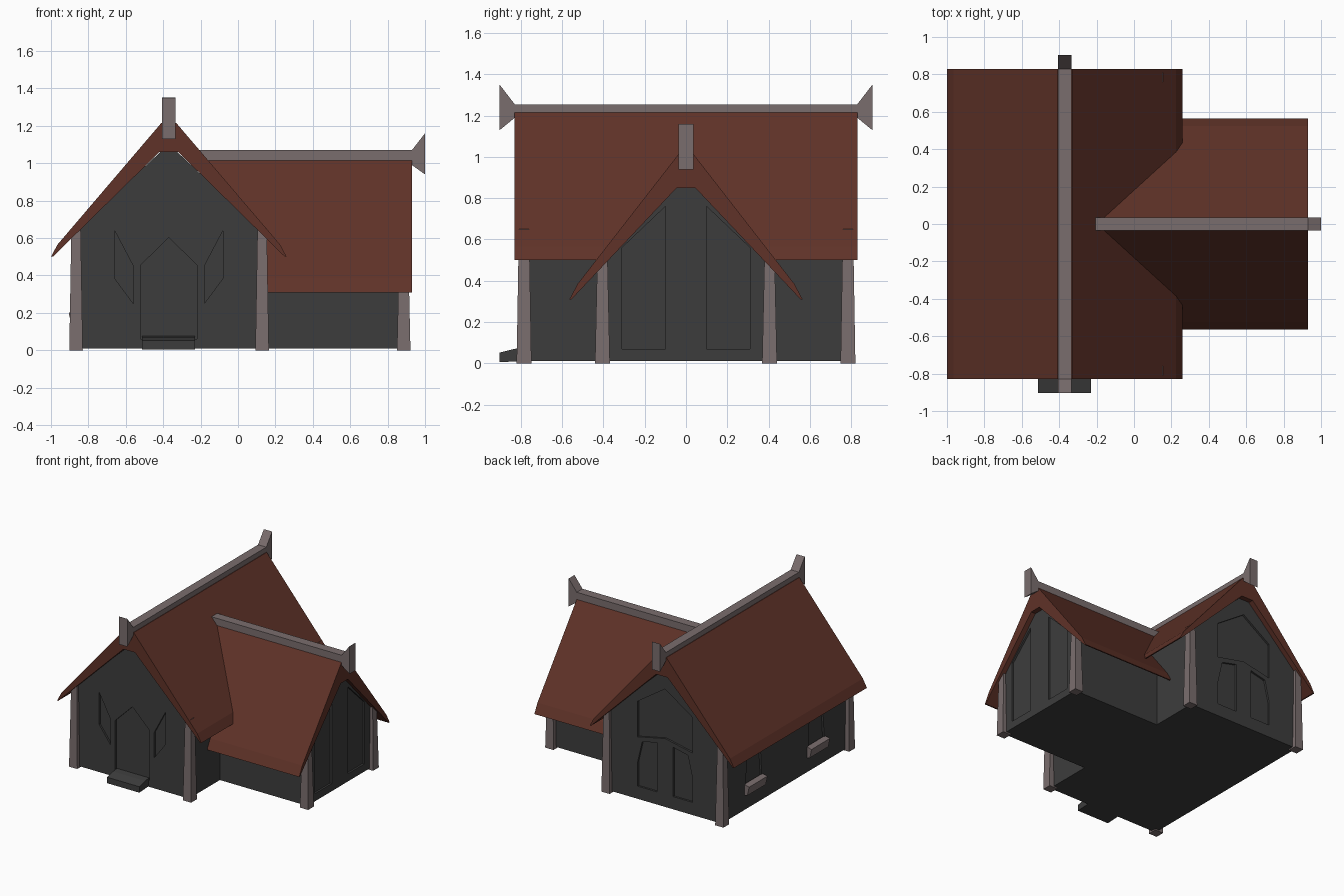
import bpy, bmesh

if "Cube" in bpy.data.objects:
    bpy.data.objects.remove(bpy.data.objects["Cube"])


def material(name, rgb):
    m = bpy.data.materials.new(name)
    m.diffuse_color = (*rgb, 1)
    m.use_nodes = True
    m.node_tree.nodes["Principled BSDF"].inputs["Base Color"].default_value = m.diffuse_color
    return m


WALL = material("charcoal wall", (0.046, 0.046, 0.046))
ROOF = material("rust roof", (0.115, 0.032, 0.021))
TIMBER = material("grey timber", (0.195, 0.155, 0.155))
CX = -0.37   # centre line of the main hall


def add_prism(bm, pts, axis, a, b):
    """Extrude a profile (horizontal, z) along x or y from a to b."""
    def place(p, t):
        return (p[0], t, p[1]) if axis == 'y' else (t, p[0], p[1])
    v0 = [bm.verts.new(place(p, a)) for p in pts]
    v1 = [bm.verts.new(place(p, b)) for p in pts]
    bm.faces.new(v0)
    bm.faces.new(v1[::-1])
    n = len(pts)
    for i in range(n):
        j = (i + 1) % n
        bm.faces.new((v0[j], v0[i], v1[i], v1[j]))


def finish(name, bm, mat):
    bmesh.ops.recalc_face_normals(bm, faces=bm.faces[:])
    me = bpy.data.meshes.new(name)
    bm.to_mesh(me)
    bm.free()
    ob = bpy.data.objects.new(name, me)
    bpy.context.collection.objects.link(ob)
    me.materials.append(mat)
    return ob


def prism(name, pts, axis, a, b, mat):
    bm = bmesh.new()
    add_prism(bm, pts, axis, a, b)
    return finish(name, bm, mat)


def mirror(half, c=0.0):
    """Close a half profile by reflecting it about the line c."""
    return half + [(2 * c - x, z) for x, z in reversed(half)]


def flip(pts, c=0.0):
    return [(2 * c - x, z) for x, z in pts]


def recess(body, name, cuts):
    bm = bmesh.new()
    for c in cuts:
        add_prism(bm, *c)
    cutter = finish(name, bm, WALL)
    cutter.hide_render = True
    cutter.hide_viewport = True
    mod = body.modifiers.new("recesses", 'BOOLEAN')
    mod.operation = 'DIFFERENCE'
    mod.solver = 'EXACT'
    mod.object = cutter


# walls
hall = prism("hall_walls", mirror([(-0.865, 0.01), (-0.865, 0.635), (-0.41, 1.065)], CX),
             'y', -0.79, 0.79, WALL)
wing = prism("wing_walls", mirror([(-0.405, 0.01), (-0.405, 0.475), (-0.04, 0.855)]),
             'x', 0.0, 0.89, WALL)

# door and window outlines
door = mirror([(-0.52, 0.06), (-0.52, 0.455), (-0.373, 0.60)], CX)
slit = [(-0.66, 0.64), (-0.66, 0.385), (-0.56, 0.25), (-0.56, 0.45)]
loft = mirror([(-0.371, 0.55), (-0.61, 0.50), (-0.61, 0.78), (-0.371, 0.94)], CX)
back = [(-0.13, 0.11), (-0.13, 0.30), (-0.17, 0.47), (-0.30, 0.50), (-0.30, 0.11)]
tall = [(-0.31, 0.07), (-0.31, 0.56), (-0.10, 0.76), (-0.10, 0.07)]
side = [(0.29, 0.20), (0.49, 0.20), (0.47, 0.48), (0.31, 0.48)]
cuts = [(p, 'y', -0.85, -0.775) for p in (door, slit, flip(slit, CX))]
cuts += [(p, 'y', 0.775, 0.85) for p in (loft, back, flip(back, CX))]
cuts += [(p, 'x', -0.92, -0.85) for p in (side, flip(side))]
recess(hall, "hall_recess_cutter", cuts)
recess(wing, "wing_recess_cutter", [(p, 'x', 0.875, 0.95) for p in (tall, flip(tall))])

# roofs: thick at the ridge, thin at the flared eaves
outer = [(-1.0, 0.50), (-0.965, 0.565), (-0.41, 1.215)]
inner = [(-0.42, 1.06), (-0.99, 0.50)]
prism("hall_roof", mirror(outer, CX)[:] + flip(inner, CX)[::-1] + inner,
      'y', -0.83, 0.83, ROOF)
outer = [(-0.565, 0.31), (-0.525, 0.385), (-0.035, 1.015)]
inner = [(-0.045, 0.85), (-0.555, 0.31)]
wing_roof = prism("wing_roof", mirror(outer) + flip(inner)[::-1] + inner,
                  'x', -0.2, 0.93, ROOF)
for v in wing_roof.data.vertices:      # slant the end that runs into the hall roof
    if v.co.x < 0:
        v.co.x += (1.015 - v.co.z) * 0.47

# ridge beams with flared end pieces
r = 0.036
prism("hall_ridge", [(-0.83, 1.19), (-0.83, 1.255), (0.83, 1.255), (0.83, 1.19)],
      'x', CX - r, CX + r, TIMBER)
finial = [(0.83, 1.19), (0.83, 1.255), (0.903, 1.35), (0.903, 1.13)]
prism("hall_finial_back", finial, 'x', CX - r, CX + r, TIMBER)
prism("hall_finial_front", flip(finial), 'x', CX - r, CX + r, TIMBER)
prism("wing_ridge", [(-0.215, 0.99), (-0.215, 1.07), (0.93, 1.07), (0.93, 0.99)],
      'y', -r, r, TIMBER)
prism("wing_finial", [(0.93, 0.99), (0.93, 1.07), (1.0, 1.16), (1.0, 0.94)],
      'y', -r, r, TIMBER)


# tapered corner posts
def post(name, x, y, h):
    bm = bmesh.new()
    rings = [[bm.verts.new((x + sx * w, y + sy * w, z))
              for sx, sy in ((-1, -1), (1, -1), (1, 1), (-1, 1))]
             for z, w in ((0, 0.036), (h, 0.025))]
    bm.faces.new(rings[0])
    bm.faces.new(rings[1])
    for i in range(4):
        j = (i + 1) % 4
        bm.faces.new((rings[0][i], rings[0][j], rings[1][j], rings[1][i]))
    finish(name, bm, TIMBER)


for s, end in ((-1, "front"), (1, "back")):
    post(f"hall_post_left_{end}", -0.866, s * 0.785, 0.65)
    post(f"hall_post_right_{end}", 0.129, s * 0.785, 0.65)
    post(f"wing_post_{end}", 0.886, s * 0.405, 0.50)

# doorstep
prism("doorstep", [(-0.903, 0.005), (-0.903, 0.052), (-0.83, 0.07), (-0.78, 0.075), (-0.78, 0.012)],
      'x', -0.512, -0.23, WALL)

# window sills on the left wall
for s, end in ((-1, "front"), (1, "back")):
    y = s * 0.39
    prism(f"sill_{end}", [(-0.86, 0.12), (-0.89, 0.13), (-0.905, 0.20), (-0.86, 0.21)],
          'y', y - 0.115, y + 0.115, TIMBER)
